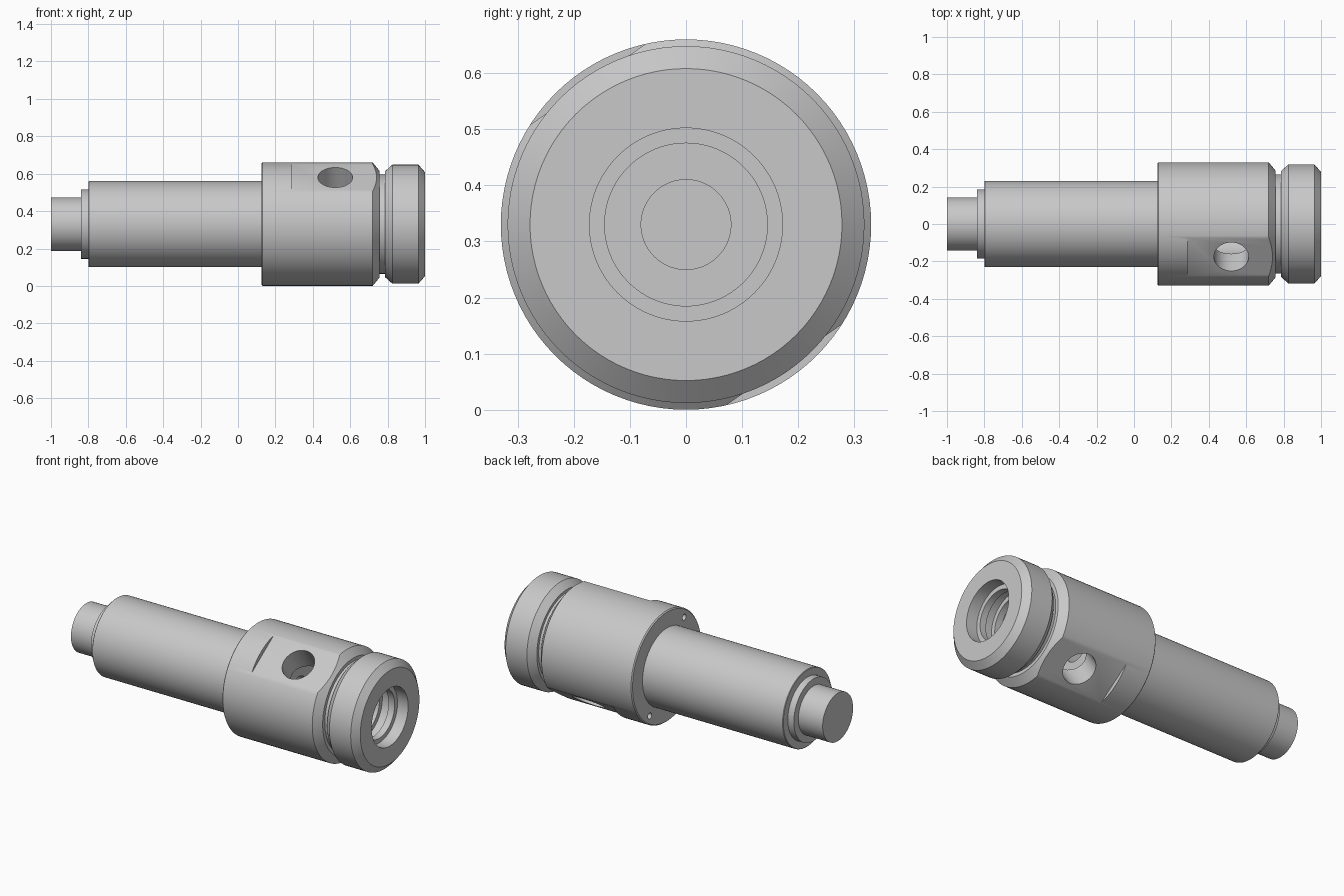
import bpy, bmesh, math
from mathutils import Matrix, Vector

AXIS_Z = 0.33            # height of the turning axis
TILT = math.radians(35)  # roll of the flats about the axis

if "Cube" in bpy.data.objects:
    bpy.data.objects.remove(bpy.data.objects["Cube"], do_unlink=True)

steel = bpy.data.materials.new("grey steel")
steel.use_nodes = True
colour = (0.58, 0.58, 0.58, 1)
steel.diffuse_color = colour
steel.node_tree.nodes["Principled BSDF"].inputs["Base Color"].default_value = colour


def add_object(name, bm):
    bmesh.ops.recalc_face_normals(bm, faces=bm.faces)
    mesh = bpy.data.meshes.new(name)
    bm.to_mesh(mesh)
    bm.free()
    mesh.materials.append(steel)
    ob = bpy.data.objects.new(name, mesh)
    ob.location.z = AXIS_Z
    bpy.context.collection.objects.link(ob)
    return ob


def lathe(name, profile, steps=96):
    """Spin an (x, radius) profile around the x axis."""
    bm = bmesh.new()
    verts = [bm.verts.new((x, 0, r)) for x, r in profile]
    edges = [bm.edges.new(pair) for pair in zip(verts, verts[1:])]
    bmesh.ops.spin(bm, geom=verts + edges, cent=(0, 0, 0), axis=(1, 0, 0),
                   angle=math.tau, steps=steps, use_merge=True)
    bmesh.ops.remove_doubles(bm, verts=bm.verts, dist=0.0001)
    return add_object(name, bm)


def drill(name, radius, depth, matrix, segments=48):
    bm = bmesh.new()
    bmesh.ops.create_cone(bm, cap_ends=True, segments=segments, radius1=radius,
                          radius2=radius, depth=depth, matrix=matrix)
    return add_object(name, bm)


def select_only(ob):
    bpy.ops.object.select_all(action="DESELECT")
    ob.select_set(True)
    bpy.context.view_layer.objects.active = ob


def cut(target, cutter, roll):
    cutter.rotation_euler.x = roll
    cutter.hide_render = True
    mod = target.modifiers.new("cut", "BOOLEAN")
    mod.operation, mod.solver, mod.object = "DIFFERENCE", "EXACT", cutter
    select_only(target)
    bpy.ops.object.modifier_apply(modifier=mod.name)
    bpy.data.objects.remove(cutter, do_unlink=True)


# Stepped shaft with a narrow tip
shaft = lathe("stepped_shaft", [
    (-1, 0), (-1, 0.143), (-0.84, 0.143), (-0.84, 0.185), (-0.8, 0.185),
    (-0.8, 0.227), (-0.797, 0.23), (0.14, 0.23), (0.14, 0)])

# Head with a chamfered body, neck groove, end ring and stepped blind bore
outside = [(0.125, 0), (0.125, 0.324), (0.131, 0.33), (0.72, 0.33),
           (0.757, 0.285), (0.757, 0.265), (0.785, 0.265), (0.785, 0.282),
           (0.825, 0.318), (0.965, 0.318), (1, 0.278)]
bore = [(1, 0.172), (0.93, 0.172), (0.93, 0.145), (0.89, 0.145),
        (0.89, 0.172), (0.83, 0.172), (0.83, 0.145), (0.79, 0.145),
        (0.79, 0.172), (0.4, 0.172), (0.4, 0.08), (0.2, 0.08), (0.2, 0)]
head = lathe("bored_head", outside + bore)

# Opposite wrench flats and small pin holes in the shoulder
for side in (0, math.pi):
    bm = bmesh.new()
    bmesh.ops.create_cube(bm, size=1, matrix=Matrix.Translation((0.53, 0, 0.405))
                          @ Matrix.Diagonal((0.49, 0.6, 0.2, 1)))
    cut(head, add_object("flat_cutter", bm), TILT + side)
    along_x = Matrix.Translation((0.125, 0, 0.283)) @ Matrix.Rotation(math.pi / 2, 4, "Y")
    cut(head, drill("pin_hole_cutter", 0.018, 0.2, along_x, 24), TILT + side)

# Cross hole through both flats
cut(head, drill("cross_hole_cutter", 0.093, 1, Matrix.Translation((0.52, 0, 0))), TILT)

for ob in (shaft, head):
    select_only(ob)
    bpy.ops.object.shade_smooth_by_angle(angle=math.radians(25))
